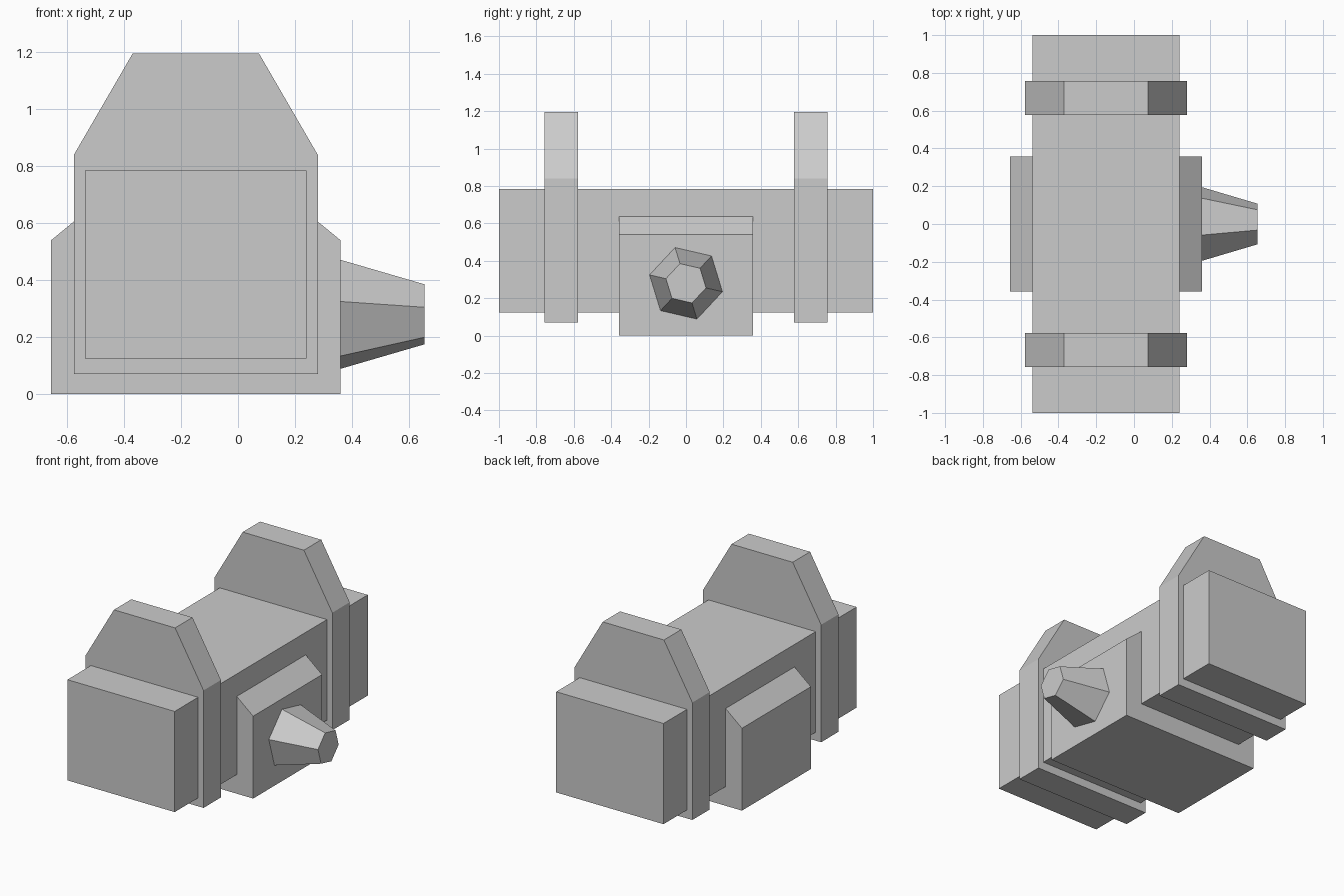
import bpy, bmesh
from math import sin, cos, radians

if "Cube" in bpy.data.objects:
    bpy.data.objects.remove(bpy.data.objects["Cube"])

CX = -0.148  # shared centre plane of body, collars and band


def loft(name, ring_a, ring_b):
    """Closed solid between two matching rings of points."""
    bm = bmesh.new()
    a = [bm.verts.new(p) for p in ring_a]
    b = [bm.verts.new(p) for p in ring_b]
    n = len(a)
    bm.faces.new(a)
    bm.faces.new(b[::-1])
    for i in range(n):
        j = (i + 1) % n
        bm.faces.new((a[i], b[i], b[j], a[j]))
    bmesh.ops.recalc_face_normals(bm, faces=bm.faces)
    mesh = bpy.data.meshes.new(name)
    bm.to_mesh(mesh)
    bm.free()
    ob = bpy.data.objects.new(name, mesh)
    bpy.context.collection.objects.link(ob)
    return ob


def slab(name, half_profile, y0, y1):
    """Symmetric x-z profile (half widths, heights) extruded along y."""
    pts = [(CX + w, z) for w, z in half_profile]
    pts += [(CX - w, z) for w, z in reversed(half_profile)]
    return loft(name, [(x, y0, z) for x, z in pts], [(x, y1, z) for x, z in pts])


def hexagon(x, r):
    angles = [radians(-13 + 60 * i) for i in range(6)]
    return [(x, r * cos(t), 0.28 + r * sin(t)) for t in angles]


# Long main block
slab("main_body", [(0.389, 0.125), (0.389, 0.785)], -1, 1)

# Two tall collars with chamfered tops
collar = [(0.428, 0.07), (0.428, 0.84), (0.222, 1.195)]
for side, label in ((-1, "front"), (1, "back")):
    slab(label + "_collar", collar, side * 0.577, side * 0.757)

# Wide middle band, its chamfers running into the body
slab("middle_band", [(0.508, 0), (0.508, 0.54), (0.264, 0.74)], -0.357, 0.357)

# Tapered six-sided knob on the right side
loft("side_knob", hexagon(0.36, 0.2), hexagon(0.655, 0.11))
